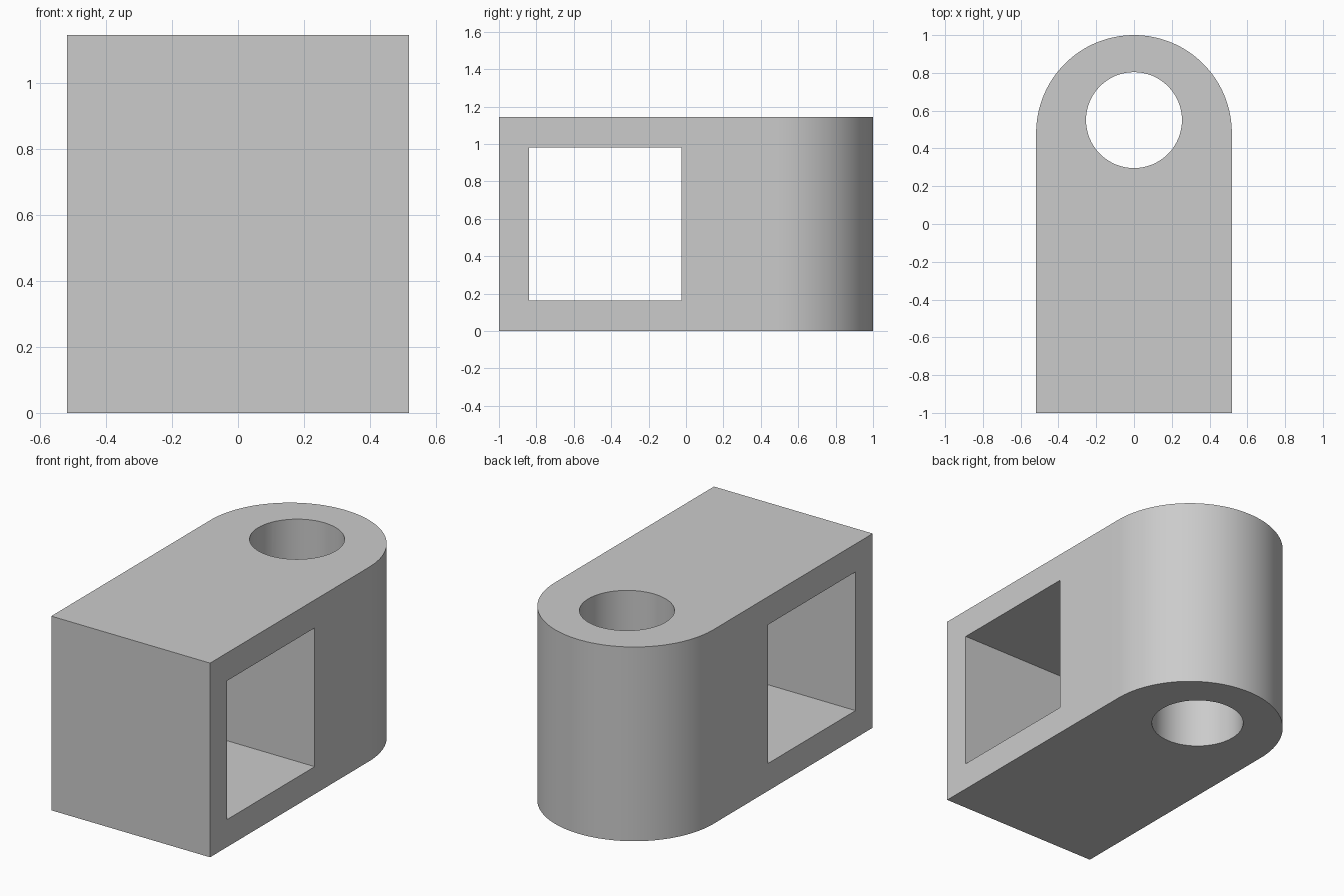
import bpy
import bmesh
from math import sin, cos, pi, radians

cube = bpy.data.objects.get("Cube")
if cube:
    bpy.data.objects.remove(cube, do_unlink=True)

HALF_W, HEIGHT = 0.518, 1.145
ARC_Y = 1 - HALF_W

grey = bpy.data.materials.new("plain grey")
grey.use_nodes = True
grey.diffuse_color = (0.6, 0.6, 0.6, 1)
grey.node_tree.nodes["Principled BSDF"].inputs["Base Color"].default_value = grey.diffuse_color


def arc(cx, cy, r, sweep, steps):
    return [(cx + r * cos(sweep * i / steps), cy + r * sin(sweep * i / steps))
            for i in range(steps + 1)]


def prism(name, points, depth):
    """Extrude a closed profile given as 3D points along a vector."""
    bm = bmesh.new()
    face = bm.faces.new([bm.verts.new(p) for p in points])
    new = bmesh.ops.extrude_face_region(bm, geom=[face])["geom"]
    bmesh.ops.translate(bm, vec=depth, verts=[v for v in new if isinstance(v, bmesh.types.BMVert)])
    bmesh.ops.recalc_face_normals(bm, faces=bm.faces)
    mesh = bpy.data.meshes.new(name)
    bm.to_mesh(mesh)
    bm.free()
    mesh.materials.append(grey)
    obj = bpy.data.objects.new(name, mesh)
    bpy.context.collection.objects.link(obj)
    return obj


# Block with a rounded back end
outline = arc(0, ARC_Y, HALF_W, pi, 64) + [(-HALF_W, -1), (HALF_W, -1)]
block = prism("rounded_block", [(x, y, 0) for x, y in outline], (0, 0, HEIGHT))

# Vertical round hole
circle = arc(0, 0.55, 0.254, 2 * pi, 64)[:-1]
hole = prism("hole_cutter", [(x, y, -0.2) for x, y in circle], (0, 0, HEIGHT + 0.4))

# Square window through the sides
y0, y1, z0, z1 = -0.84, -0.025, 0.162, 0.98
window = prism("window_cutter", [(-1, y0, z0), (-1, y1, z0), (-1, y1, z1), (-1, y0, z1)], (2, 0, 0))

# Cut both openings and apply
bpy.ops.object.select_all(action='DESELECT')
block.select_set(True)
bpy.context.view_layer.objects.active = block
for cutter in (hole, window):
    cutter.hide_render = True
    mod = block.modifiers.new(cutter.name, 'BOOLEAN')
    mod.operation = 'DIFFERENCE'
    mod.solver = 'EXACT'
    mod.object = cutter
    bpy.ops.object.modifier_apply(modifier=mod.name)
    bpy.data.objects.remove(cutter, do_unlink=True)

bpy.ops.object.shade_smooth_by_angle(angle=radians(30))
